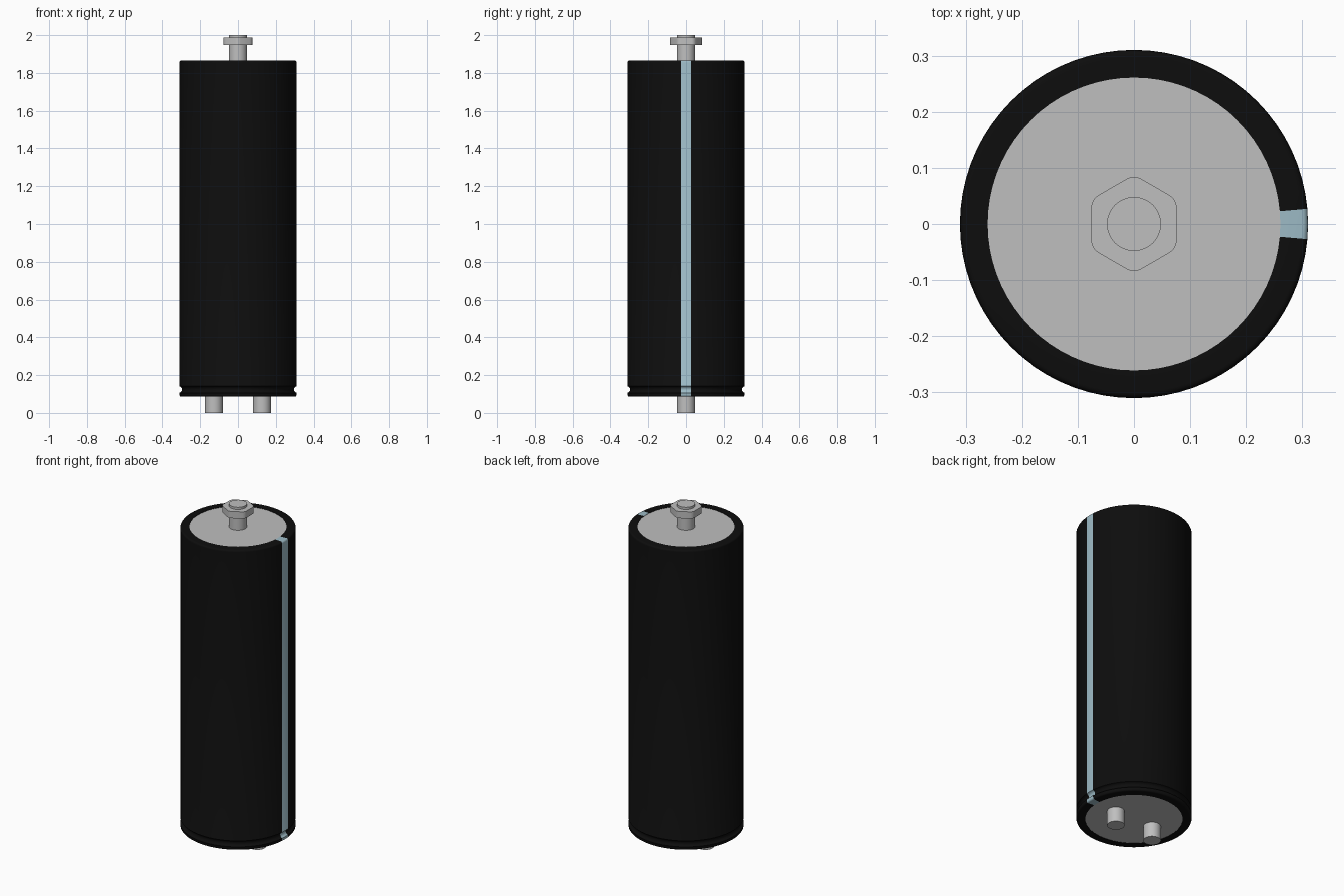
import bpy, bmesh, math

if "Cube" in bpy.data.objects:
    bpy.data.objects.remove(bpy.data.objects["Cube"], do_unlink=True)


def material(name, rgb):
    m = bpy.data.materials.new(name)
    m.use_nodes = True
    m.diffuse_color = (*rgb, 1)
    bsdf = m.node_tree.nodes["Principled BSDF"]
    bsdf.inputs["Base Color"].default_value = (*rgb, 1)
    bsdf.inputs["Roughness"].default_value = 0.6
    return m


black = material("black sleeve", (0.004, 0.004, 0.004))
blue = material("pale blue stripe", (0.34, 0.50, 0.57))
metal = material("grey metal", (0.52, 0.52, 0.52))


def finish(name, bm, mats):
    bmesh.ops.recalc_face_normals(bm, faces=bm.faces[:])
    mesh = bpy.data.meshes.new(name)
    bm.to_mesh(mesh)
    bm.free()
    for m in mats:
        mesh.materials.append(m)
    ob = bpy.data.objects.new(name, mesh)
    bpy.context.collection.objects.link(ob)
    bpy.ops.object.select_all(action="DESELECT")
    ob.select_set(True)
    bpy.context.view_layer.objects.active = ob
    bpy.ops.object.shade_smooth_by_angle(angle=math.radians(35))
    return ob


def lathe(profile, n):
    """Spin a closed (radius, z) loop around z."""
    bm = bmesh.new()
    rings = []
    for i in range(n):
        a = 2 * math.pi * i / n
        rings.append([bm.verts.new((r * math.cos(a), r * math.sin(a), z)) for r, z in profile])
    k = len(profile)
    for i in range(n):
        p, q = rings[i], rings[(i + 1) % n]
        for j in range(k):
            bm.faces.new((p[j], q[j], q[(j + 1) % k], p[(j + 1) % k]))
    return bm


def prism(name, radius, z0, z1, x=0, sides=48, turn=0, fillet=0):
    """Upright capped prism, optionally with rounded vertical edges."""
    bm = bmesh.new()
    bmesh.ops.create_cone(bm, cap_ends=True, segments=sides, radius1=radius,
                          radius2=radius, depth=z1 - z0)
    for v in bm.verts:
        c, s = math.cos(turn), math.sin(turn)
        v.co = (v.co.x * c - v.co.y * s + x, v.co.x * s + v.co.y * c, v.co.z + (z0 + z1) / 2)
    if fillet:
        upright = [e for e in bm.edges if abs(e.verts[0].co.z - e.verts[1].co.z) > 0.01]
        bmesh.ops.bevel(bm, geom=upright, offset=fillet, segments=4, profile=0.5, affect="EDGES")
    return finish(name, bm, [metal])


def arc(cr, cz, rad, a0, a1, steps):
    return [(cr + rad * math.cos(math.radians(a0 + (a1 - a0) * i / steps)),
             cz + rad * math.sin(math.radians(a0 + (a1 - a0) * i / steps)))
            for i in range(steps + 1)]


# Shrink-wrapped sleeve with folded lips and a crimp groove near the base
R, LOW, HIGH, LIP = 0.31, 0.086, 1.865, 0.261
profile = [(LIP, LOW)]
profile += arc(R - 0.01, LOW + 0.01, 0.01, -90, 0, 4)
profile += [(R, 0.106)]
profile += arc(R + 0.004, 0.124, 0.018, 258, 102, 8)
profile += [(R, 0.142)]
profile += arc(R - 0.01, HIGH - 0.01, 0.01, 0, 90, 4)
profile += [(LIP, HIGH), (LIP, HIGH - 0.006), (0.289, HIGH - 0.006),
            (0.289, LOW + 0.006), (LIP, LOW + 0.006)]
bm = lathe(profile, 72)
# Polarity stripe: the two columns of faces around +x
for f in bm.faces:
    c = f.calc_center_median()
    if abs(math.atan2(c.y, c.x)) < 2 * math.pi / 72:
        f.material_index = 1
finish("sleeve", bm, [black, blue])

# Metal can showing at both ends
prism("can", 0.287, LOW + 0.002, HIGH - 0.002, sides=72)

# Mounting stud and rounded hex nut on top
prism("stud", 0.048, HIGH - 0.02, 2.0)
prism("nut", 0.0878, 1.947, 1.987, sides=6, turn=0, fillet=0.0144)
nut = bpy.data.objects["nut"]
# Put two nut corners on the y axis
ys = max(v.co.y for v in nut.data.vertices)
xs = max(v.co.x for v in nut.data.vertices)
if xs > ys:
    for v in nut.data.vertices:
        v.co.x, v.co.y = -v.co.y, v.co.x

# Two terminals underneath
for side, x in (("left", 0.127), ("right", -0.127)):
    prism(side + "_terminal", 0.047, 0, LOW + 0.02, x=x)
